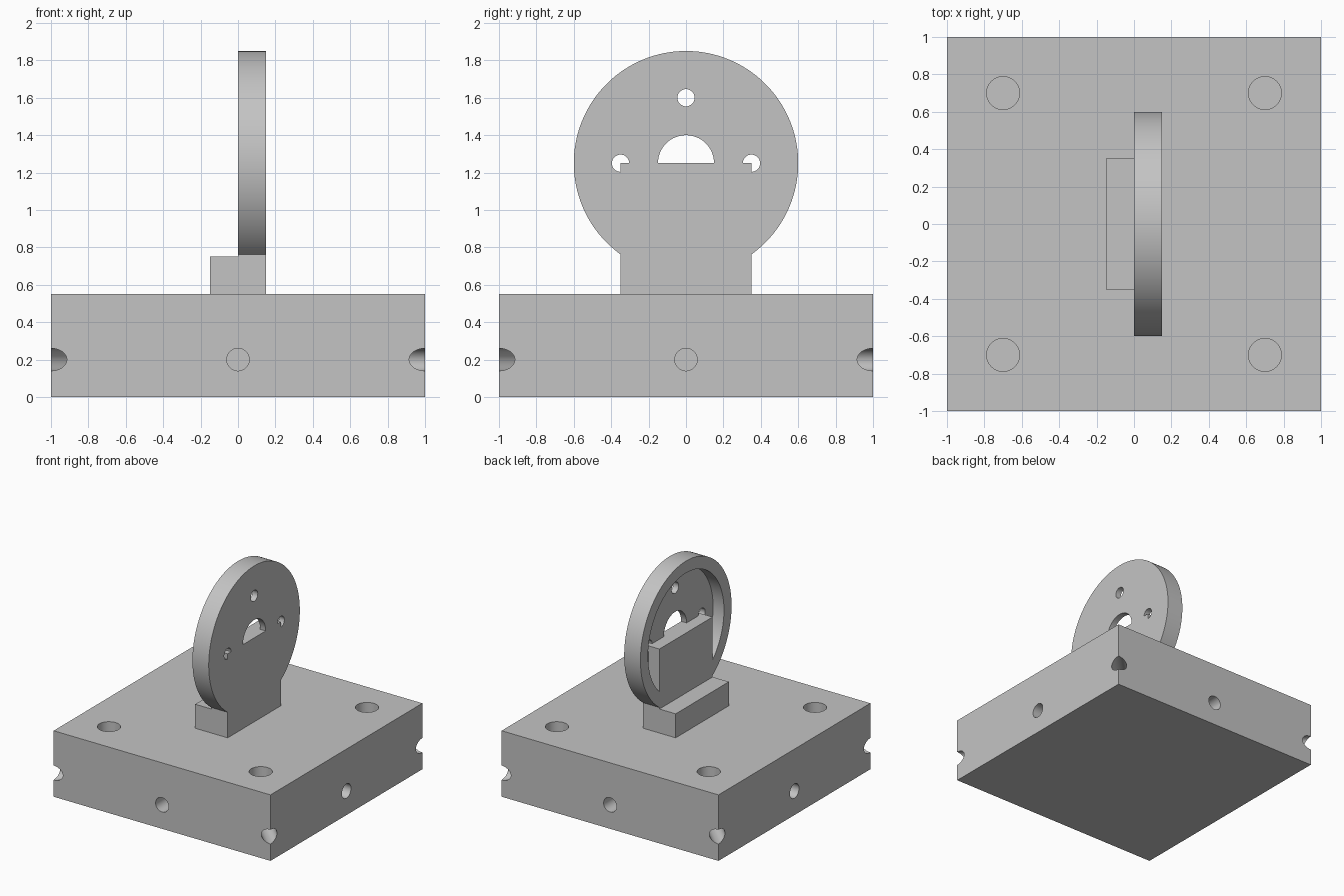
import bpy
from math import radians, sin, cos
from mathutils import Vector

cube = bpy.data.objects.get("Cube")
if cube:
    bpy.data.objects.remove(cube, do_unlink=True)

grey = bpy.data.materials.new("plain grey")
grey.use_nodes = True
colour = (0.55, 0.55, 0.55, 1)
grey.diffuse_color = colour
grey.node_tree.nodes["Principled BSDF"].inputs["Base Color"].default_value = colour


def box(name, low, high):
    low, high = Vector(low), Vector(high)
    bpy.ops.mesh.primitive_cube_add(size=1, location=(low + high) / 2)
    ob = bpy.context.object
    ob.name = name
    ob.scale = high - low
    bpy.ops.object.transform_apply(location=False, rotation=False, scale=True)
    ob.data.materials.append(grey)
    return ob


def rod(name, start, end, radius, sides=48):
    start, end = Vector(start), Vector(end)
    axis = end - start
    bpy.ops.mesh.primitive_cylinder_add(
        vertices=sides, radius=radius, depth=axis.length,
        location=(start + end) / 2,
        rotation=axis.to_track_quat("Z", "Y").to_euler())
    ob = bpy.context.object
    ob.name = name
    ob.data.materials.append(grey)
    return ob


def combine(target, tool, operation="DIFFERENCE"):
    mod = target.modifiers.new("combine", "BOOLEAN")
    mod.operation = operation
    mod.solver = "EXACT"
    mod.object = tool
    bpy.context.view_layer.objects.active = target
    bpy.ops.object.modifier_apply(modifier=mod.name)
    bpy.data.objects.remove(tool, do_unlink=True)


def smooth(ob):
    bpy.ops.object.select_all(action="DESELECT")
    ob.select_set(True)
    bpy.context.view_layer.objects.active = ob
    bpy.ops.object.shade_smooth_by_angle(angle=radians(30))


BASE_TOP = 0.55
HUB = 1.25      # height of the disc centre
SIDE_Z = 0.2    # height of the side holes

# Base block with blind holes in the top, the sides and the corners
base = box("base_block", (-1, -1, 0), (1, 1, BASE_TOP))
for sx in (-1, 1):
    for sy in (-1, 1):
        x, y = 0.7 * sx, 0.7 * sy
        combine(base, rod("top_hole", (x, y, 0.3), (x, y, 0.7), 0.088))
        combine(base, rod("corner_hole", (0.78 * sx, 0.78 * sy, SIDE_Z),
                          (1.2 * sx, 1.2 * sy, SIDE_Z), 0.06))
for dx, dy in ((1, 0), (-1, 0), (0, 1), (0, -1)):
    combine(base, rod("side_hole", (0.75 * dx, 0.75 * dy, SIDE_Z),
                      (1.2 * dx, 1.2 * dy, SIDE_Z), 0.06))
smooth(base)

# Step behind the foot of the disc
box("foot_step", (-0.15, -0.35, BASE_TOP), (0, 0.35, 0.75))

# Upright disc, recessed on one face, with a centre bore and three small holes
disc = rod("mounting_disc", (0, 0, HUB), (0.15, 0, HUB), 0.6, 128)
combine(disc, rod("recess", (-0.1, 0, HUB), (0.1, 0, HUB), 0.5, 128))
combine(disc, rod("bore", (-0.1, 0, HUB), (0.3, 0, HUB), 0.15, 64))
for angle in (0, 90, 180):
    y = 0.35 * cos(radians(angle))
    z = HUB + 0.35 * sin(radians(angle))
    combine(disc, rod("screw_hole", (-0.1, y, z), (0.3, y, z), 0.046))

# Neck fills the lower middle of the disc and covers part of the holes
neck = box("neck", (0, -0.35, BASE_TOP), (0.15, 0.35, HUB))
combine(disc, neck, "UNION")
smooth(disc)
